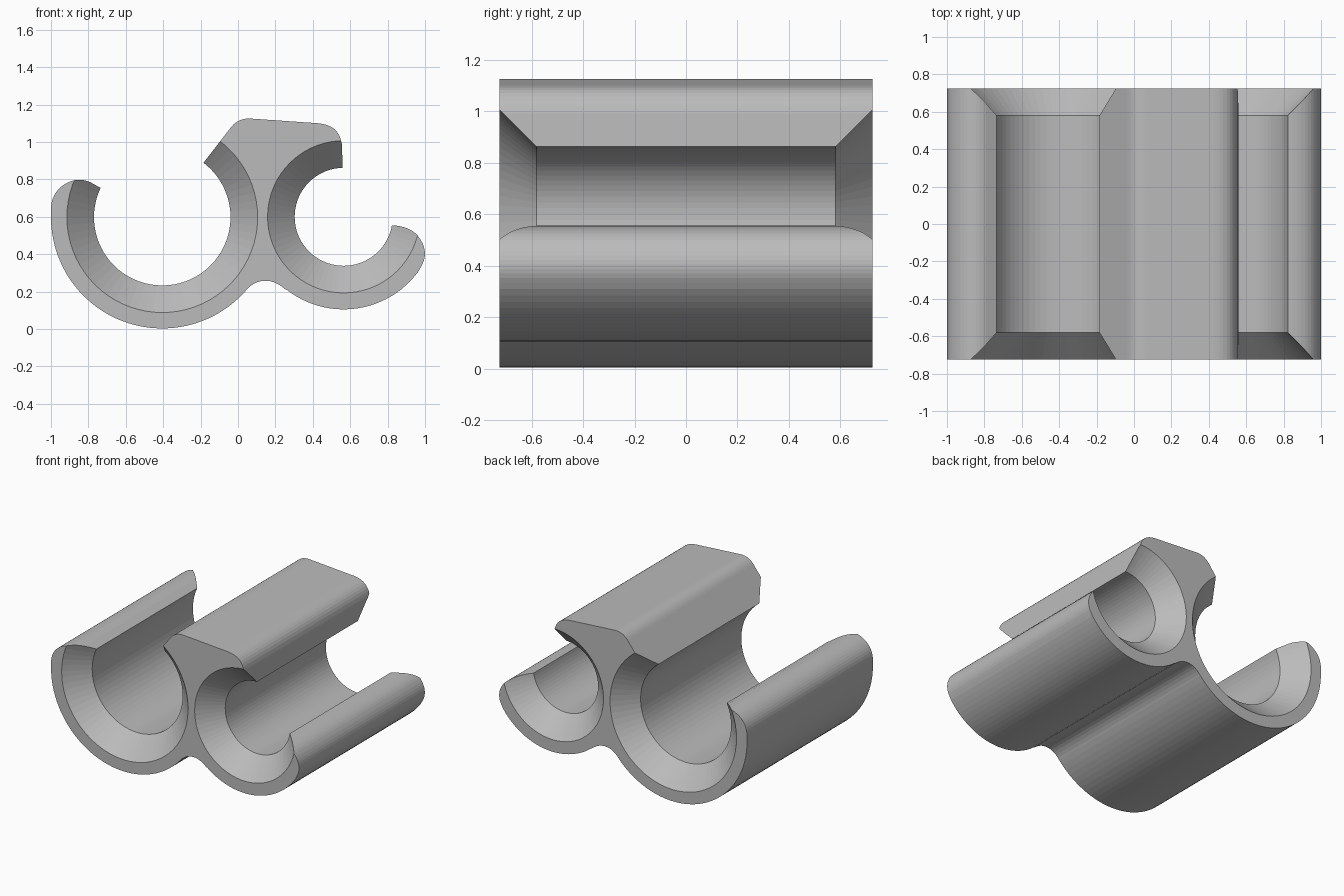
import bpy, bmesh
from math import cos, sin, radians, pi
from mathutils import Matrix

cube = bpy.data.objects.get("Cube")
if cube:
    bpy.data.objects.remove(cube, do_unlink=True)

HALF = 0.725      # half length of the clip
FLARE = 0.145     # depth and widening of the flared ends
BIG = (-0.405, 0.598)
SMALL = (0.565, 0.6)

grey = bpy.data.materials.new("plain grey")
grey.use_nodes = True
grey.diffuse_color = (0.5, 0.5, 0.5, 1)
grey.node_tree.nodes["Principled BSDF"].inputs["Base Color"].default_value = (0.5, 0.5, 0.5, 1)


def arc(c, r, a0, a1, n):
    angles = [radians(a0 + (a1 - a0) * i / n) for i in range(n + 1)]
    return [(c[0] + r * cos(a), c[1] + r * sin(a)) for a in angles]


def curve(p0, p1, p2, n=8):
    """Rounded corner from p0 to p2, pulled towards p1."""
    ts = [i / n for i in range(n + 1)]
    return [tuple((1 - t) ** 2 * a + 2 * t * (1 - t) * b + t * t * c
                  for a, b, c in zip(p0, p1, p2)) for t in ts]


def make(name, bm):
    bmesh.ops.recalc_face_normals(bm, faces=bm.faces)
    mesh = bpy.data.meshes.new(name)
    bm.to_mesh(mesh)
    bm.free()
    mesh.materials.append(grey)
    ob = bpy.data.objects.new(name, mesh)
    bpy.context.collection.objects.link(ob)
    return ob


# Body outline: two joined cradles with an upper bridge between them
outline = arc(BIG, 0.595, 180, 318, 36)
outline += curve((0.045, 0.21), (0.09, 0.258), (0.145, 0.258), 5)
outline += curve((0.155, 0.258), (0.2, 0.256), (0.25, 0.215), 5)
outline += arc(SMALL, 0.495, 232, 324, 24)
outline += curve((0.98, 0.335), (1.02, 0.405), (0.978, 0.475))      # right tip
outline += curve((0.972, 0.484), (0.93, 0.55), (0.82, 0.555))
outline += [SMALL, (0.56, 0.862), (0.555, 0.99)]                    # right mouth
outline += curve((0.553, 1.0), (0.535, 1.09), (0.43, 1.1))          # bridge top
outline += curve((0.07, 1.125), (0.005, 1.13), (-0.035, 1.082))
outline += [(-0.185, 0.888), BIG, (-0.737, 0.756)]                  # left mouth
outline += curve((-0.79, 0.785), (-0.86, 0.815), (-0.925, 0.775))   # left tip
outline += curve((-0.93, 0.772), (-1.0, 0.725), (-1.0, 0.64))

bm = bmesh.new()
face = bm.faces.new([bm.verts.new((x, -HALF, z)) for x, z in outline])
ext = bmesh.ops.extrude_face_region(bm, geom=[face])
bmesh.ops.translate(bm, vec=(0, 2 * HALF, 0),
                    verts=[v for v in ext["geom"] if isinstance(v, bmesh.types.BMVert)])
body = make("double_clip_body", bm)


# Bores with a cone at each end
def bore(name, centre, radius):
    over = 0.05
    inner, outer = HALF - FLARE, HALF + over
    wide = radius + FLARE + over
    bm = bmesh.new()
    n = 72
    rings = [[bm.verts.new((centre[0] + r * cos(2 * pi * i / n), y,
                            centre[1] + r * sin(2 * pi * i / n))) for i in range(n)]
             for y, r in ((-outer, wide), (-inner, radius), (inner, radius), (outer, wide))]
    for a, b in zip(rings, rings[1:]):
        for i in range(n):
            j = (i + 1) % n
            bm.faces.new((a[i], a[j], b[j], b[i]))
    bm.faces.new(rings[0])
    bm.faces.new(rings[-1])
    cutter = make(name, bm)
    cutter.hide_render = True
    return cutter


cutters = [bore("large_bore_cutter", BIG, 0.365), bore("small_bore_cutter", SMALL, 0.262)]
for cutter in cutters:
    mod = body.modifiers.new(cutter.name, "BOOLEAN")
    mod.operation = "DIFFERENCE"
    mod.solver = "EXACT"
    mod.object = cutter

# Apply the cuts and drop the helpers
bpy.context.view_layer.objects.active = body
body.select_set(True)
for cutter in cutters:
    bpy.ops.object.modifier_apply(modifier=cutter.name)
    bpy.data.objects.remove(cutter, do_unlink=True)
